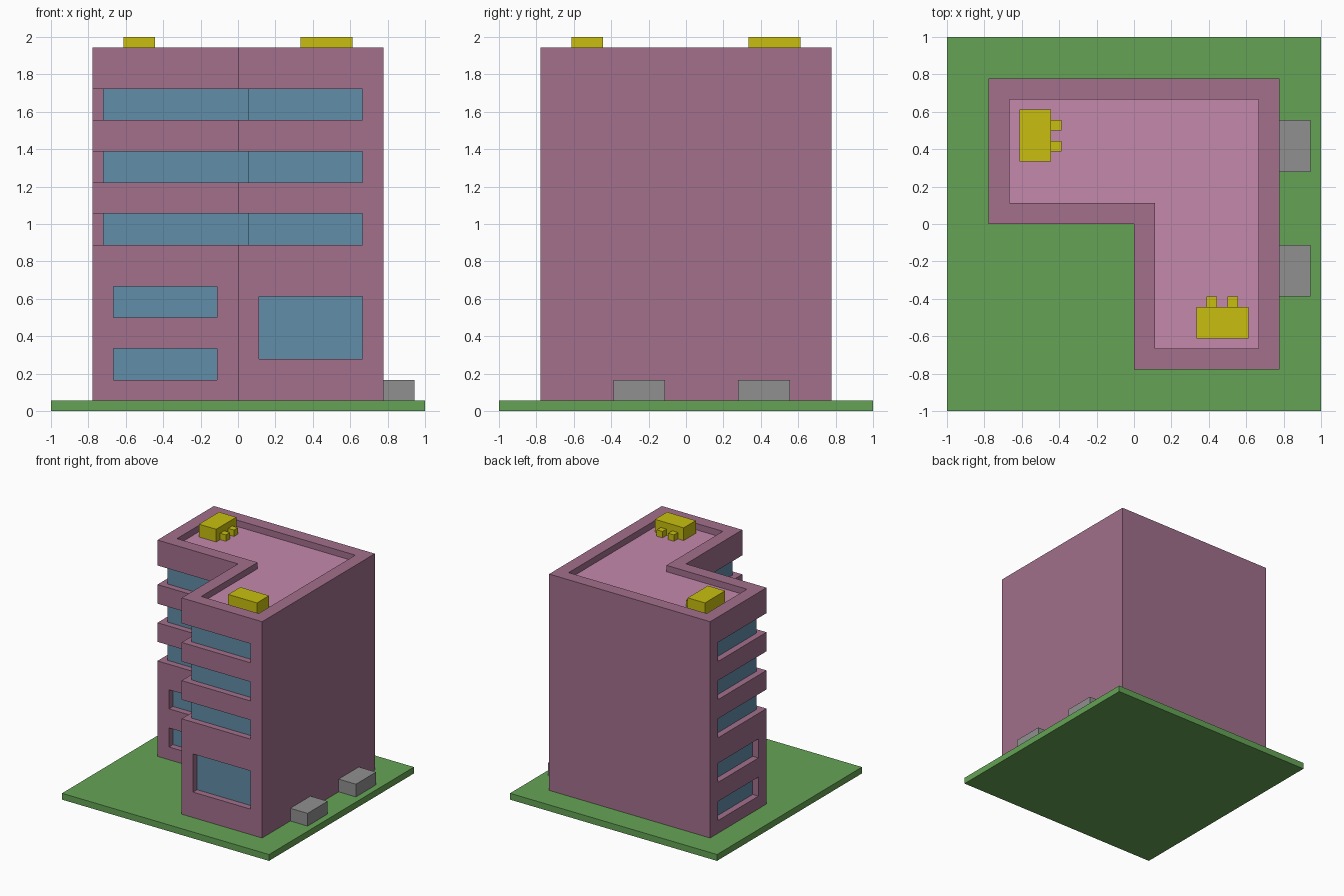
import bpy, bmesh

if "Cube" in bpy.data.objects:
    bpy.data.objects.remove(bpy.data.objects["Cube"])

U = 1 / 18  # the model sits on a regular grid of this size


def material(name, rgb):
    m = bpy.data.materials.new(name)
    m.diffuse_color = (*rgb, 1)
    m.use_nodes = True
    m.node_tree.nodes["Principled BSDF"].inputs["Base Color"].default_value = m.diffuse_color
    return m


GRASS = material("grass", (0.13, 0.37, 0.09))
WALL = material("wall", (0.36, 0.16, 0.26))
ROOF = material("roof", (0.56, 0.25, 0.41))
GLASS = material("glass", (0.12, 0.27, 0.39))
YELLOW = material("yellow", (0.58, 0.52, 0.005))
GREY = material("grey", (0.28, 0.28, 0.28))


def prisms(name, parts, mat=None):
    """One object from several (footprint, z0, z1) prisms, in grid units."""
    bm = bmesh.new()
    for pts, z0, z1 in parts:
        face = bm.faces.new([bm.verts.new((x * U, y * U, z0 * U)) for x, y in pts])
        ext = bmesh.ops.extrude_face_region(bm, geom=[face], use_keep_orig=True)
        top = [v for v in ext["geom"] if isinstance(v, bmesh.types.BMVert)]
        bmesh.ops.translate(bm, verts=top, vec=(0, 0, (z1 - z0) * U))
    bmesh.ops.recalc_face_normals(bm, faces=bm.faces)
    me = bpy.data.meshes.new(name)
    bm.to_mesh(me)
    bm.free()
    ob = bpy.data.objects.new(name, me)
    bpy.context.collection.objects.link(ob)
    if mat:
        me.materials.append(mat)
    return ob


def rect(x0, x1, y0, y1):
    return [(x0, y0), (x1, y0), (x1, y1), (x0, y1)]


def ell(d):
    """L footprint inset by d."""
    a = 14 - d
    return [(-a, a), (-a, d), (d, d), (d, -a), (a, -a), (a, a)]


def ribbon(d0, d1):
    """Strip along the windowed walls between two depths."""
    def path(d):
        return [(d - 14, 12), (d - 14, d), (d, d), (d, d - 14), (12, d - 14)]
    return path(d0) + path(d1)[::-1]


def openings(d0, d1):
    """All window volumes between depths d0 and d1 behind the wall faces."""
    parts = [(ribbon(d0, d1), z, z + 3) for z in (16, 22, 28)]
    for z in (3, 9):  # small windows on the left wing
        parts.append((rect(-12, -2, d0, d1), z, z + 3))
        parts.append((rect(d0 - 14, d1 - 14, 2, 12), z, z + 3))
    # large windows on the right wing
    parts.append((rect(2, 12, d0 - 14, d1 - 14), 5, 11))
    parts.append((rect(d0, d1, -12, -2), 5, 11))
    return parts


# Ground and L-shaped tower
prisms("lawn", [(rect(-18, 18, -18, 18), 0, 1)], GRASS)
tower = prisms("tower", [(ell(0), 1, 35)], WALL)

# Cut windows and the sunken roof
for cutter in (prisms("window_cutter", openings(-0.8, 1.6)),
               prisms("roof_cutter", [(ell(2), 33.5, 36)])):
    cutter.hide_render = True
    mod = tower.modifiers.new("cut", 'BOOLEAN')
    mod.operation = 'DIFFERENCE'
    mod.solver = 'EXACT'
    mod.object = cutter
    bpy.context.view_layer.objects.active = tower
    bpy.ops.object.modifier_apply(modifier=mod.name)
    bpy.data.objects.remove(cutter)

prisms("window_glass", openings(1, 1.6), GLASS)
prisms("roof_deck", [(ell(2), 33.5, 34)], ROOF)

# Roof units with two small vents; the second is the first mirrored across the diagonal
unit = [(rect(-11, -8, 6, 11), 34, 36)]
unit += [(rect(-8, -7, y, y + 1), 34, 35) for y in (7, 9)]
prisms("roof_unit_left", unit, YELLOW)
prisms("roof_unit_right", [([(y, x) for x, y in p], a, b) for p, a, b in unit], YELLOW)

# Utility boxes against the right wall
for name, y in (("utility_box_front", -7), ("utility_box_back", 5)):
    prisms(name, [(rect(14, 17, y, y + 5), 1, 3)], GREY)
